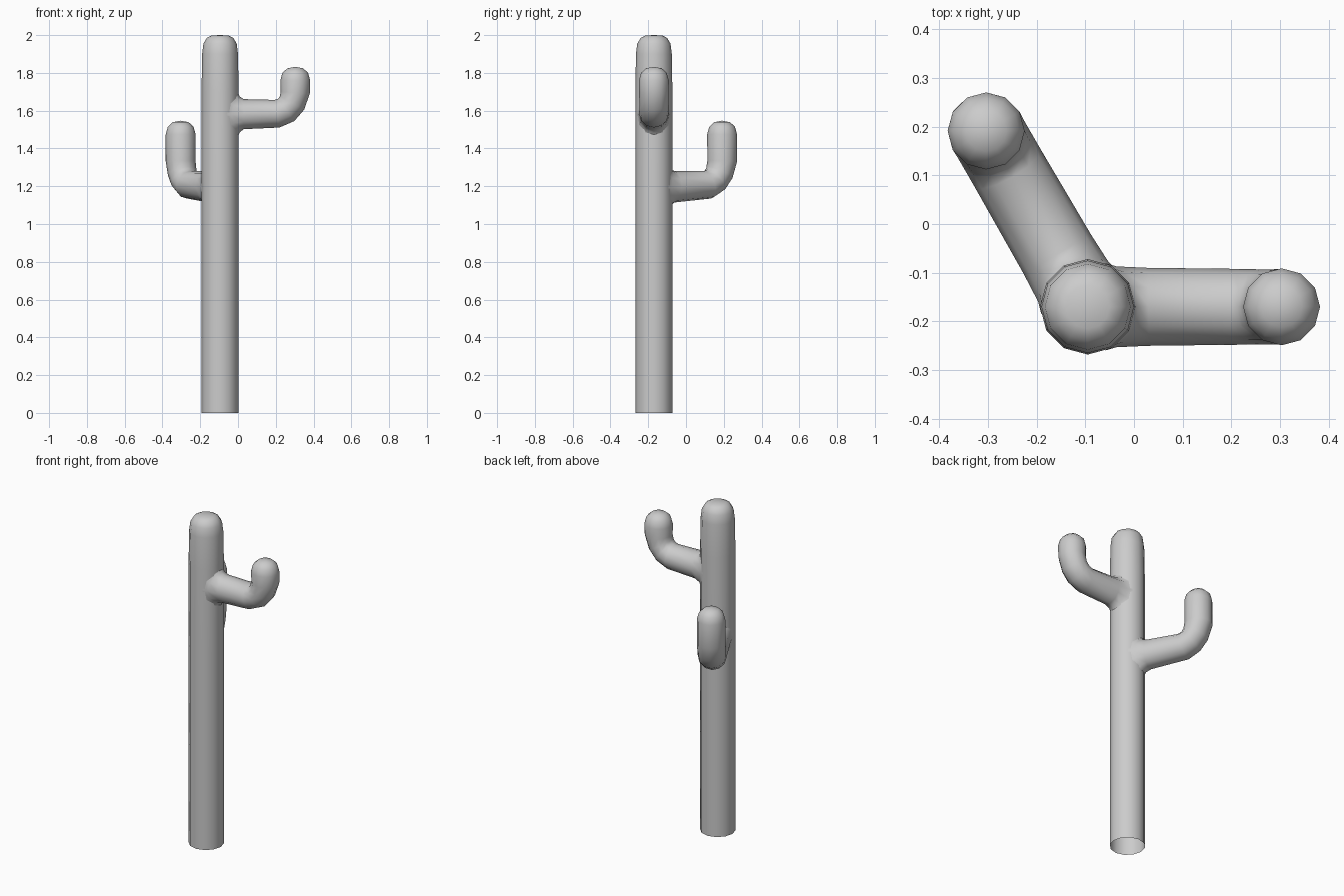
import bpy, bmesh, math
from mathutils import Vector

if "Cube" in bpy.data.objects:
    bpy.data.objects.remove(bpy.data.objects["Cube"])

SIDES = 12
CX, CY, R = -0.095, -0.17, 0.098


def finish(name, rings):
    """Skin a list of vertex rings, closing the last one with a tip point."""
    bm = bmesh.new()
    loops = [[bm.verts.new(p) for p in ring] for ring in rings[:-1]]
    tip = bm.verts.new(rings[-1])
    for a, b in zip(loops, loops[1:]):
        for i in range(SIDES):
            j = (i + 1) % SIDES
            bm.faces.new((a[i], a[j], b[j], b[i]))
    last = loops[-1]
    for i in range(SIDES):
        bm.faces.new((last[i], last[(i + 1) % SIDES], tip))
    bmesh.ops.recalc_face_normals(bm, faces=bm.faces)
    for f in bm.faces:
        f.smooth = True
    me = bpy.data.meshes.new(name)
    bm.to_mesh(me)
    bm.free()
    ob = bpy.data.objects.new(name, me)
    bpy.context.collection.objects.link(ob)
    return ob


ANGLES = [2 * math.pi * i / SIDES for i in range(SIDES)]

# Trunk: open at the bottom, domed at the top
trunk_profile = [(R, 0), (R, 0.6), (R, 1.2), (R, 1.7), (0.095, 1.9), (0.088, 1.955),
                 (0.070, 1.985), (0.045, 1.998)]
trunk = [[Vector((CX + r * math.cos(a), CY + r * math.sin(a), z)) for a in ANGLES]
         for r, z in trunk_profile]
finish("trunk", trunk + [Vector((CX, CY, 2.0))])


def arm(name, heading, base_z, sections, tip):
    """Elbow arm; each section is (outer d, outer z, inner d, inner z, half width)."""
    out = Vector((math.cos(heading), math.sin(heading), 0))
    side = Vector((-out.y, out.x, 0))
    place = lambda d, s, z: Vector((CX, CY, z)) + out * d + side * s
    rings = []
    # flared root that follows the round trunk
    for half_w, half_h, gap in ((0.090, 0.115, -0.004), (0.083, 0.094, 0.007)):
        ring = []
        for a in ANGLES:
            s = half_w * math.cos(a)
            ring.append(place(math.sqrt(R * R - s * s) + gap, s,
                              base_z + half_h * math.sin(a)))
        rings.append(ring)
    # limb, elbow and rounded end
    for od, oz, nd, nz, w in sections:
        ring = []
        for a in ANGLES:
            t = (1 + math.sin(a)) / 2
            ring.append(place(od + (nd - od) * t, w * math.cos(a), oz + (nz - oz) * t))
        rings.append(ring)
    finish(name, rings + [place(tip[0], 0, tip[1])])


def rounded_end(d, top):
    return [(d + r, top - h, d - r, top - h, r)
            for r, h in ((0.079, 0.07), (0.068, 0.03), (0.042, 0.006))]


arm("upper_arm", 0, 1.58, [
    (0.125, 1.502, 0.125, 1.661, 0.080),
    (0.315, 1.511, 0.290, 1.657, 0.078),
    (0.393, 1.545, 0.308, 1.664, 0.077),
    (0.445, 1.605, 0.316, 1.676, 0.077),
    (0.475, 1.690, 0.321, 1.700, 0.078),
] + rounded_end(0.398, 1.83), (0.398, 1.832))

arm("lower_arm", math.radians(120), 1.194, [
    (0.125, 1.114, 0.125, 1.281, 0.080),
    (0.350, 1.135, 0.308, 1.280, 0.078),
    (0.420, 1.177, 0.326, 1.288, 0.078),
    (0.467, 1.240, 0.334, 1.302, 0.078),
    (0.496, 1.330, 0.339, 1.335, 0.079),
] + rounded_end(0.417, 1.545), (0.417, 1.547))
